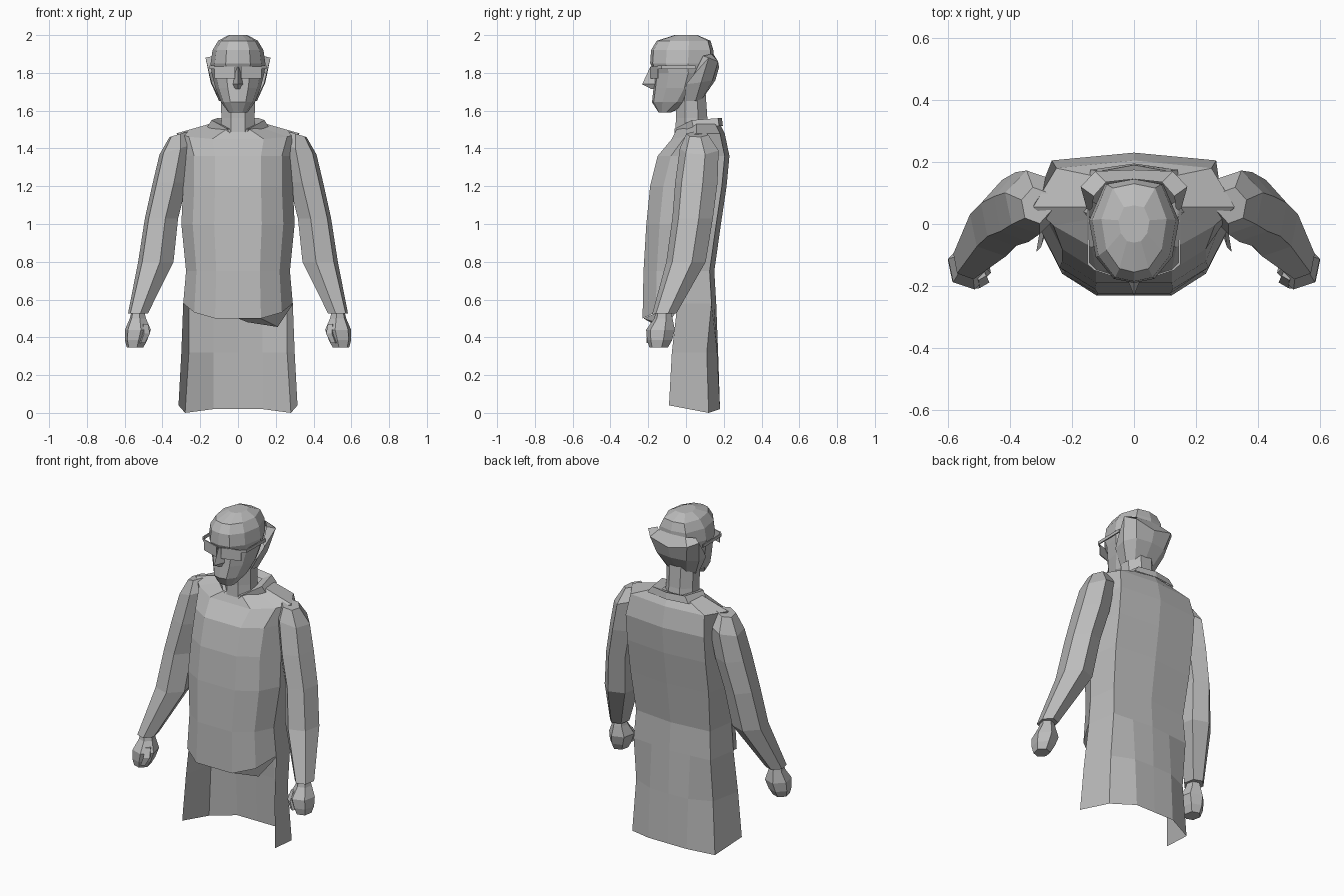
import bpy, bmesh, math

grey = bpy.data.materials.new("plain grey")
grey.diffuse_color = (0.5, 0.5, 0.5, 1)


def finish(name, bm, mirror=False):
    bmesh.ops.remove_doubles(bm, verts=bm.verts, dist=0.0005)
    bmesh.ops.recalc_face_normals(bm, faces=bm.faces)
    me = bpy.data.meshes.new(name)
    bm.to_mesh(me)
    bm.free()
    me.materials.append(grey)
    ob = bpy.data.objects.new(name, me)
    bpy.context.collection.objects.link(ob)
    if mirror:
        ob.modifiers.new("mirror", 'MIRROR')
    return ob


def loft(name, rings, closed=True, cap_low=True, cap_high=True, mirror=False):
    """Skin a list of equal-length point rings."""
    bm = bmesh.new()
    vs = [[bm.verts.new(p) for p in r] for r in rings]
    n = len(rings[0])
    for a, b in zip(vs, vs[1:]):
        for i in range(n if closed else n - 1):
            j = (i + 1) % n
            bm.faces.new((a[i], a[j], b[j], b[i]))
    if closed and cap_low:
        bm.faces.new(vs[0][::-1])
    if closed and cap_high:
        bm.faces.new(vs[-1])
    return finish(name, bm, mirror)


def full(half, closed=True):
    """Mirror a half profile running from front to back centre."""
    other = [(-x, y, z) for x, y, z in reversed(half[:-1])]
    if closed:
        other = other[:-1]
    return half + other


def oval(cx, cy, cz, rx, ry, n=6, tilt=0, turn=0.3):
    pts = []
    for i in range(n):
        a = turn + i * math.tau / n
        dx, dy = rx * math.cos(a), ry * math.sin(a)
        pts.append((cx + dx, cy + dy, cz + tilt * dx))
    return pts


# Torso: z, front y, back y, half width, lift of the sides, back half width
torso = []
for z, f, b, w, s, wb in [(0.50, -0.23, 0.16, 0.29, 0.08, 0.26), (0.75, -0.225, 0.15, 0.275, 0, 0.25),
                          (1.00, -0.21, 0.185, 0.30, 0, 0.265), (1.20, -0.19, 0.215, 0.29, 0, 0.265),
                          (1.36, -0.15, 0.23, 0.29, 0, 0.265), (1.45, -0.075, 0.205, 0.325, 0.03, 0.25),
                          (1.50, -0.05, 0.18, 0.15, 0.03, 0.13)]:
    torso.append(full([(0, f, z), (0.42 * w, f, z), (0.8 * w, f + 0.07, z + 0.4 * s),
                       (w, (f + b) / 2 - 0.01, z + s), (wb, b - 0.025, z + s), (0, b, z + s)]))
loft("torso", torso, cap_low=False)

# Folded underside at the front hem
loft("hem_fold", [[(0.0, -0.225, 0.50), (0.12, -0.225, 0.50), (0.29, -0.04, 0.58)],
                  [(0.05, -0.19, 0.48), (0.21, -0.10, 0.455), (0.28, -0.04, 0.56)]], closed=False)

# Long open coat tail
tail = []
for z, fx, fy, bx, by, ym, yc, df, dm in [(0.58, 0.29, -0.045, 0.26, 0.135, 0.1475, 0.16, 0, 0),
                                          (0.32, 0.30, -0.075, 0.26, 0.11, 0.165, 0.17, 0, 0),
                                          (0.0, 0.315, -0.09, 0.28, 0.12, 0.18, 0.18, 0.04, 0.02)]:
    tail.append(full([(fx, fy, z + df), (bx, by, z), (0.13, ym, z + dm), (0, yc, z + dm)], False))
loft("coat_tail", tail, closed=False)

# Collar folded around the neck
loft("collar", [full(r, False) for r in (
    [(0.04, -0.06, 1.48), (0.165, 0.04, 1.51), (0.14, 0.175, 1.52), (0, 0.195, 1.52)],
    [(0.06, -0.06, 1.505), (0.14, 0.03, 1.55), (0.11, 0.17, 1.56), (0, 0.19, 1.56)],
    [(0.03, -0.05, 1.50), (0.09, 0.02, 1.53), (0.07, 0.13, 1.54), (0, 0.14, 1.54)])], closed=False)

# Sleeves, set into the shoulders, and fists
loft("sleeve", [oval(*p) for p in [
    (0.315, 0.06, 1.475, 0.05, 0.06, 6, -0.3), (0.325, 0.07, 1.395, 0.095, 0.105, 6, -0.3),
    (0.36, 0.055, 1.22, 0.095, 0.115, 6), (0.405, 0.035, 1.03, 0.092, 0.11, 6),
    (0.435, 0.0, 0.80, 0.098, 0.107, 6), (0.53, -0.115, 0.525, 0.055, 0.065, 6)]], mirror=True)
loft("fist", [oval(*p) for p in [
    (0.53, -0.12, 0.54, 0.035, 0.04, 6), (0.53, -0.12, 0.50, 0.045, 0.05, 6),
    (0.53, -0.135, 0.44, 0.072, 0.078, 6), (0.54, -0.14, 0.385, 0.062, 0.068, 6),
    (0.545, -0.145, 0.345, 0.045, 0.05, 6)]], mirror=True)
loft("thumb", [oval(*p) for p in [
    (0.495, -0.16, 0.47, 0.02, 0.022, 4), (0.49, -0.18, 0.42, 0.025, 0.028, 4),
    (0.51, -0.19, 0.37, 0.018, 0.02, 4)]], mirror=True)

# Neck
loft("neck", [oval(*p) for p in [
    (0, 0.035, 1.47, 0.10, 0.10, 8, 0, math.pi / 8), (0, 0.03, 1.56, 0.095, 0.09, 8, 0, math.pi / 8),
    (0, 0.025, 1.70, 0.10, 0.085, 8, 0, math.pi / 8)]])

# Head: z, front y, back y, half width
head = []
for z, f, b, w in [(1.59, -0.145, -0.08, 0.05), (1.645, -0.18, 0.04, 0.09),
                   (1.72, -0.172, 0.10, 0.12), (1.80, -0.165, 0.13, 0.14),
                   (1.85, -0.19, 0.145, 0.145), (1.92, -0.185, 0.145, 0.135),
                   (1.97, -0.155, 0.13, 0.105), (2.0, -0.06, 0.06, 0.05)]:
    d = b - f
    head.append(full([(0, f, z), (0.45 * w, f + 0.04 * d, z), (0.85 * w, f + 0.25 * d, z),
                      (w, f + 0.6 * d, z), (0.65 * w, b - 0.05 * d, z), (0, b, z)]))
loft("head", head)

# Band around the sides and back of the head, peaked at the ears
loft("ear_band", [full(r, False) for r in (
    [(0.09, -0.01, 1.65), (0.10, 0.05, 1.65), (0.06, 0.08, 1.655), (0, 0.085, 1.66)],
    [(0.135, 0.0, 1.74), (0.145, 0.08, 1.75), (0.10, 0.14, 1.76), (0, 0.155, 1.76)],
    [(0.15, 0.04, 1.79), (0.172, 0.12, 1.88), (0.125, 0.17, 1.86), (0, 0.175, 1.83)],
    [(0.135, 0.05, 1.81), (0.13, 0.09, 1.89), (0.09, 0.135, 1.90), (0, 0.145, 1.90)])], closed=False)

# Nose
loft("nose", [[(-w, b, z), (0, f, z), (w, b, z)] for z, f, b, w in [
    (1.715, -0.185, -0.15, 0.025), (1.74, -0.232, -0.15, 0.032), (1.83, -0.19, -0.15, 0.014)]])

# Glasses: angled lens plates and side arms
loft("lens", [[(0.015, -0.187, z), (0.125, -0.15, z), (0.125, -0.145, z), (0.015, -0.18, z)]
              for z in (1.77, 1.835)], mirror=True)
loft("glasses_arm", [[(0.125, -0.152, z), (0.15, -0.13, z), (0.152, 0.05, z),
                      (0.146, 0.05, z), (0.143, -0.125, z), (0.122, -0.146, z)]
                     for z in (1.82, 1.838)], mirror=True)
